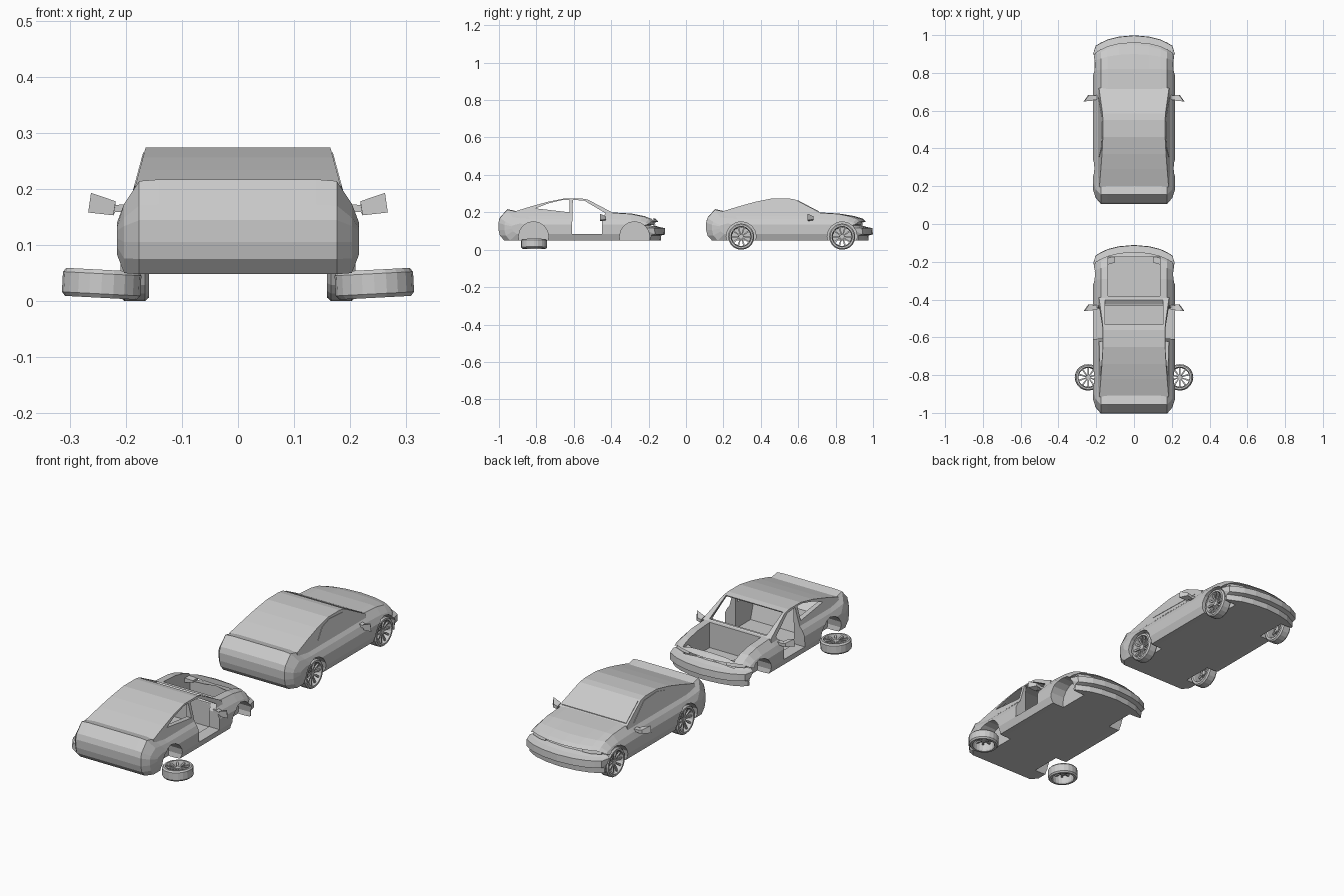
import bpy, bmesh
from math import sin, cos, pi, radians
from mathutils import Matrix

if "Cube" in bpy.data.objects:
    bpy.data.objects.remove(bpy.data.objects["Cube"])


def mesh_obj(name, verts, faces, loc=(0, 0, 0)):
    me = bpy.data.meshes.new(name)
    me.from_pydata(verts, [], faces)
    bm = bmesh.new()
    bm.from_mesh(me)
    bmesh.ops.recalc_face_normals(bm, faces=bm.faces)
    bm.to_mesh(me)
    bm.free()
    ob = bpy.data.objects.new(name, me)
    ob.location = loc
    bpy.context.collection.objects.link(ob)
    return ob


def loft(name, rings, loc=(0, 0, 0)):
    """Skin a list of equal-length rings and cap both ends."""
    n = len(rings[0])
    verts = [p for r in rings for p in r]
    faces = [(k * n + i, k * n + (i + 1) % n, (k + 1) * n + (i + 1) % n, (k + 1) * n + i)
             for k in range(len(rings) - 1) for i in range(n)]
    faces += [tuple(range(n)), tuple(range((len(rings) - 1) * n, len(rings) * n))]
    return mesh_obj(name, verts, faces, loc)


def prism(name, poly, x0, x1, loc):
    """Side-view outline (y, z) extruded across x."""
    return loft(name, [[(x, y, z) for y, z in poly] for x in (x0, x1)], loc)


def cut(ob, cutters):
    for c in cutters:
        c.hide_render = True
        m = ob.modifiers.new("cut", 'BOOLEAN')
        m.operation = 'DIFFERENCE'
        m.solver = 'EXACT'
        m.object = c
    dg = bpy.context.evaluated_depsgraph_get()
    me = bpy.data.meshes.new_from_object(ob.evaluated_get(dg))
    ob.modifiers.clear()
    ob.data = me


def bend(x, y):
    """Sweep the nose back towards its corners."""
    t = min(max((y - 0.27) / 0.12, 0), 1)
    return y - 0.045 * t * (x / 0.2) ** 2


def circle(y, z, r, n=16):
    return [(y + r * cos(2 * pi * i / n), z + r * sin(2 * pi * i / n)) for i in range(n)]


# centre-line outline of the lower body, tail to nose, local y
BODY = [(-.415, .048), (-.44, .075), (-.447, .105), (-.448, .145), (-.44, .172),
        (-.40, .217), (-.355, .207), (-.30, .2), (-.1, .198), (.155, .2), (.265, .193),
        (.345, .18), (.393, .165), (.408, .15), (.378, .143), (.385, .13), (.41, .122),
        (.442, .115), (.444, .082), (.422, .076), (.42, .048)]
ROOF = [(-.36, .205), (-.265, .234), (-.185, .256), (-.095, .274), (-.005, .274),
        (.03, .268), (.165, .197)]
# x, upper z scale, lower z scale, tail scale, nose scale
RINGS = [(0, 1, 1, 1, 1), (.08, 1, 1, 1, 1), (.14, 1, 1, 1, 1), (.176, .97, 1, 1, .99),
         (.203, .55, .97, .93, .98), (.216, .2, .5, .84, .9)]


def side_x(z):
    return .19 - (z - .18) * .27


def lower_body(loc):
    rings = []
    for s, group in ((-1, RINGS[:0:-1]), (1, RINGS)):
        for x, ku, kl, kt, kn in group:
            ring = []
            for y, z in BODY:
                y2 = bend(x, y * (kt if y < 0 else kn))
                ring.append((s * x, y2, .12 + (z - .12) * (ku if z > .12 else kl)))
            rings.append(ring)
    return loft("lower_body", rings, loc)


def cabin(loc):
    # cross-sections run from tail to windscreen base
    rings = [[(-.19, y, .18), (-side_x(z), y, z), (side_x(z), y, z), (.19, y, .18)]
             for y, z in ROOF]
    return loft("cabin", rings, loc)


def side_panel(name, poly, loc):
    for s in (-1, 1):
        loft(name, [[(s * (side_x(z) + o), y, z) for y, z in poly] for o in (-.003, .002)], loc)


def wheel(matrix):
    """Tyre with dished rim and ten paired spokes, axis along x, outside at +x."""
    prof = [(-.025, .053), (-.025, .064), (-.018, .07), (.018, .07), (.025, .064),
            (.025, .055), (.012, .052), (-.018, .05)]
    n = 20
    verts, faces = [], []
    for i in range(n):
        a = 2 * pi * i / n
        verts += [(x, r * cos(a), r * sin(a)) for x, r in prof]
    m = len(prof)
    for i in range(n):
        for k in range(m):
            j, l = (i + 1) % n, (k + 1) % m
            faces.append((i * m + k, i * m + l, j * m + l, j * m + k))

    def block(pts):
        b = len(verts)
        h = len(pts) // 2
        verts.extend(pts)
        faces.extend([tuple(range(b, b + h)), tuple(range(b + h, b + 2 * h))])
        for i in range(h):
            faces.append((b + i, b + (i + 1) % h, b + h + (i + 1) % h, b + h + i))
    block([(x, *p) for x in (-.004, .014) for p in circle(0, 0, .012, 10)])
    for i in range(10):
        a = 2 * pi * i / 10
        pts = []
        for r, w, xo in ((.008, .003, .012), (.053, .0045, .018)):
            for x, t in ((xo - .008, -w), (xo, -w), (xo, w), (xo - .008, w)):
                pts.append((x, r * cos(a) - t * sin(a), r * sin(a) + t * cos(a)))
        block(pts)
    ob = mesh_obj("wheel", verts, faces)
    ob.matrix_world = matrix


def mirrors(loc):
    for s in (-1, 1):
        back = [(.218, .098, .178), (.262, .094, .193), (.267, .094, .158), (.222, .098, .153)]
        front = [(.218, .128, .172), (.238, .128, .178), (.242, .128, .162), (.22, .128, .158)]
        loft("door_mirror", [[(s * x, y, z) for x, y, z in r] for r in (back, front)], loc)
        arm = [[(.18, .105, .16), (.18, .13, .16), (.18, .13, .175), (.18, .105, .175)],
               [(.23, .1, .158), (.23, .122, .158), (.23, .122, .17), (.23, .1, .17)]]
        loft("mirror_arm", [[(s * x, y, z) for x, y, z in r] for r in arm], loc)


def nose_parts(loc):
    # headlights tucked into the ends of the grille slot
    for s in (-1, 1):
        rings = []
        for x, z0, z1 in ((.1, .136, .146), (.14, .132, .153), (.185, .134, .15)):
            yf = bend(x, .402)
            rings.append([(s * x, yf - .04, z0), (s * x, yf, z0),
                          (s * x, yf - .006, z1), (s * x, yf - .04, z1)])
        loft("headlight", rings, loc)


WHEEL_Y = (-.26, .28)


def car(y, stripped):
    loc = (0, y, 0)
    body, top = lower_body(loc), cabin(loc)
    wells = [prism("well_cutter", circle(wy, .07, .08), s * .14, s * .3, loc)
             for wy in WHEEL_Y for s in (-1, 1)]
    cutters = []
    if stripped:
        door = [(-.055, .085), (.105, .085), (.105, .165), (.125, .195), (.012, .262), (-.05, .267)]
        quarter = [(-.25, .221), (-.068, .2), (-.068, .267), (-.105, .266), (-.18, .248)]
        cavity = [(-.17, .075), (.12, .075), (.12, .19), (.135, .204), (.022, .264),
                  (-.095, .268), (-.185, .25), (-.26, .227), (-.2, .18)]
        screen = [(.018, .25), (.034, .3), (.19, .24), (.153, .203), (.13, .19), (.1, .19)]
        bay = [(.175, .075), (.38, .075), (.38, .3), (.175, .3)]
        cutters = [prism("opening_cutter", p, -w, w, loc) for p, w in
                   ((cavity, .158), (door, .3), (quarter, .3), (screen, .154), (bay, .138))]
    cut(body, wells + cutters)
    if stripped:
        cut(top, cutters)
    else:
        side_panel("side_window", [(-.2, .205), (.115, .195), (.012, .26), (-.09, .265), (-.15, .25)], loc)
        glass = [(.04, .266), (.155, .2055)]
        loft("windscreen", [[(s * (side_x(z) - .01), yy, z + o) for yy, z in glass for o in (0,)]
                            + [(s * (side_x(z) - .01), yy, z - .006) for yy, z in glass[::-1]]
                            for s in (-1, 1)], loc)
    for c in wells + cutters:
        bpy.data.objects.remove(c)
    mirrors(loc)
    nose_parts(loc)


car(.555, False)
car(-.555, True)

# fitted wheels on the complete car, loose wheels beside the stripped one
for s in (-1, 1):
    flip = Matrix.Rotation(0 if s > 0 else pi, 4, 'Z')
    for wy in WHEEL_Y:
        wheel(Matrix.Translation((s * .184, .555 + wy, .07)) @ flip)
    wheel(Matrix.Translation((s * .243, -.812, .031)) @ flip @ Matrix.Rotation(radians(-93), 4, 'Y'))
